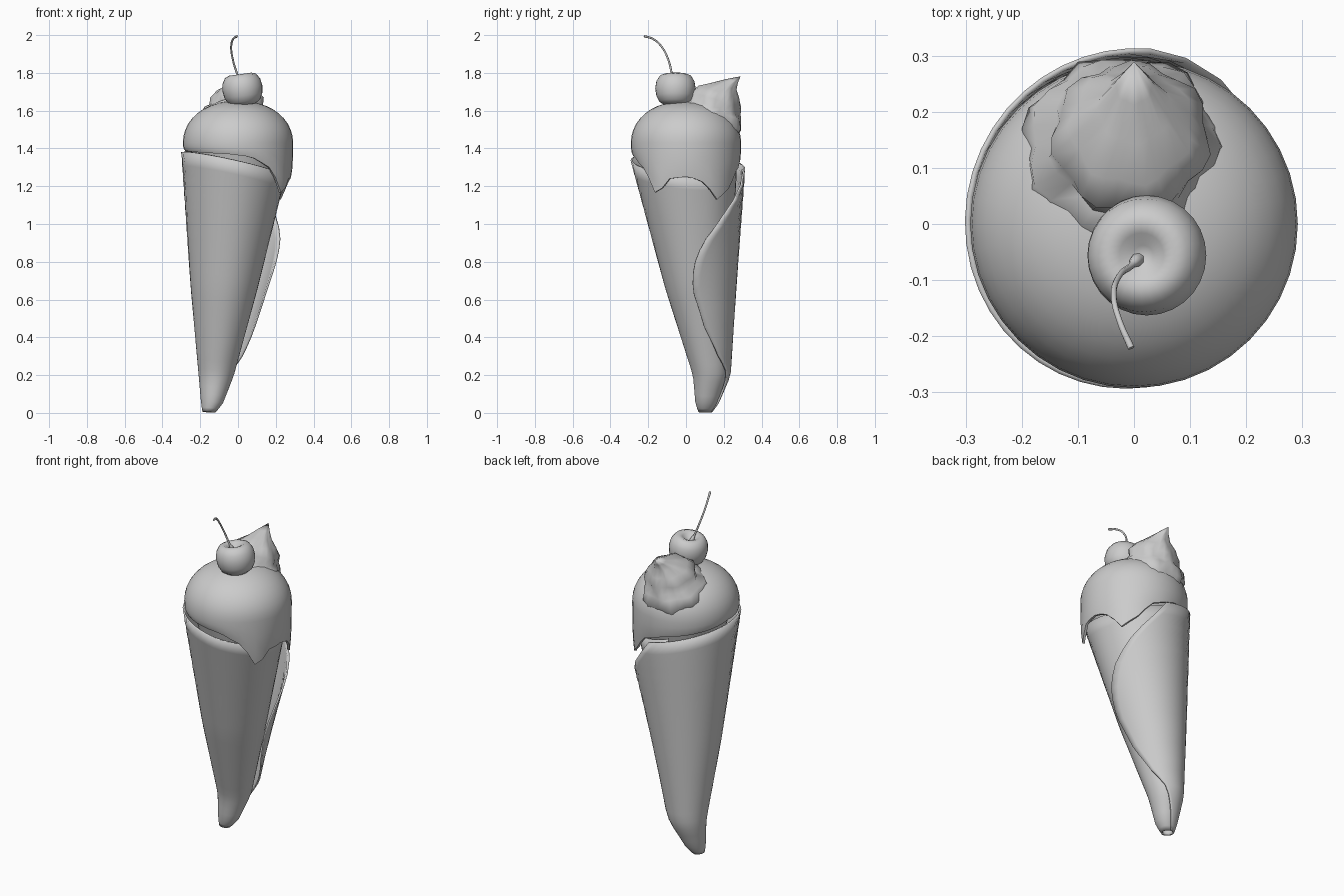
import bpy
from math import sin, cos, pi, radians, degrees, exp
from mathutils import Vector, Matrix

if "Cube" in bpy.data.objects:
    bpy.data.objects.remove(bpy.data.objects["Cube"])


def lerp_table(table, x):
    """Piecewise linear lookup; rows are (key, value, ...)."""
    if x <= table[0][0]:
        return table[0][1:]
    for p, q in zip(table, table[1:]):
        if x <= q[0]:
            f = (x - p[0]) / (q[0] - p[0])
            return [u + (v - u) * f for u, v in zip(p[1:], q[1:])]
    return table[-1][1:]


def loft(name, rings, closed=True, caps=True, angle=50):
    n = len(rings[0])
    verts = [tuple(p) for r in rings for p in r]
    faces = []
    for i in range(len(rings) - 1):
        for j in range(n if closed else n - 1):
            k = (j + 1) % n
            faces.append((i * n + j, i * n + k, (i + 1) * n + k, (i + 1) * n + j))
    if caps:
        faces.append(tuple(range(n))[::-1])
        faces.append(tuple(range(len(verts) - n, len(verts))))
    me = bpy.data.meshes.new(name)
    me.from_pydata(verts, [], faces)
    me.update()
    ob = bpy.data.objects.new(name, me)
    bpy.context.collection.objects.link(ob)
    bpy.context.view_layer.objects.active = ob
    ob.select_set(True)
    bpy.ops.object.mode_set(mode='EDIT')
    bpy.ops.mesh.select_all(action='SELECT')
    bpy.ops.mesh.remove_doubles(threshold=0.0003)
    bpy.ops.mesh.normals_make_consistent(inside=False)
    bpy.ops.object.mode_set(mode='OBJECT')
    bpy.ops.object.shade_smooth_by_angle(angle=radians(angle))
    ob.select_set(False)
    return ob


# Rolled wafer: a sheet wound around a leaning axis, with a loose outer flap
axis = [(0.0, -0.155, 0.10, 0.022), (0.05, -0.135, 0.11, 0.05),
        (0.2, -0.11, 0.135, 0.088), (0.66, -0.063, 0.077, 0.177),
        (1.4, 0.01, 0.001, 0.302)]
flap = [(0.0, 80, 0.05), (0.1, 70, 0.08), (0.2, 54, 0.1), (0.3, 22, 0.16),
        (0.45, -2, 0.2), (0.66, -12, 0.22), (0.8, -6, 0.22), (0.93, 8, 0.18),
        (1.1, 40, 0.10), (1.28, 84, 0.03)]
rings = []
for i in range(25):
    t = (i / 24) ** 1.3
    start, flare = lerp_table(flap, t * 1.29)
    ring = []
    for j in range(49):
        deg = start + (465 - start) * j / 48
        a = radians(deg)
        z = 0.008 + t * (1.307 - 0.065 * cos(a) - 0.02 * sin(a))
        cx, cy, r = lerp_table(axis, z)
        tuck = min(max((deg - 280) / 90, 0), 1)
        r *= 1 + flare * exp(-(deg - start) / 40) - 0.13 * tuck
        ring.append((cx + r * cos(a), cy + r * sin(a), z))
    rings.append(ring)
cone = loft("wafer_cone", rings, closed=False, caps=False)
sol = cone.modifiers.new("thickness", 'SOLIDIFY')
sol.thickness = 0.01
sol.offset = -1

# Ice cream dome with a dripping hem
hem = [(-180, 1.39), (-100, 1.37), (-75, 1.355), (-50, 1.29), (-34, 1.15),
       (-18, 1.24), (0, 1.25), (15, 1.235), (24, 1.2), (36, 1.13),
       (54, 1.19), (70, 1.28), (100, 1.33), (180, 1.39)]
N = 40
angles = [-180 + 360 * j / N for j in range(N)]
rings = []
for k in range(11):
    u = max(k / 10 * pi / 2, 0.0001)
    r = 0.292 * sin(u) ** 0.87
    rings.append([(r * cos(radians(d)), r * sin(radians(d)), 1.43 + 0.22 * cos(u))
                  for d in angles])
for f, r in [(0.4, 0.291), (0.75, 0.288), (1.0, 0.281), (1.0, 0.268)]:
    rings.append([(r * cos(radians(d)), r * sin(radians(d)),
                   1.43 + (lerp_table(hem, d)[0] - 1.43) * f) for d in angles])
for r, z in [(0.243, 1.38), (0.2, 1.22)]:
    rings.append([(r * cos(radians(d)), r * sin(radians(d)), z) for d in angles])
loft("ice_cream_dome", rings)

# Whipped cream dollop with ruffled layers and a curled peak
stations = [(-0.02, 0.11, 1.50, 0.165), (-0.02, 0.13, 1.55, 0.178),
            (-0.02, 0.14, 1.60, 0.165), (-0.01, 0.15, 1.62, 0.138),
            (-0.005, 0.155, 1.66, 0.138), (-0.005, 0.175, 1.70, 0.108),
            (0, 0.205, 1.73, 0.064), (0, 0.245, 1.757, 0.032),
            (0, 0.289, 1.782, 0.0001)]
tilt = Matrix.Rotation(radians(-17), 3, 'X')
rings = []
for i, (x, y, z, r) in enumerate(stations):
    ring = []
    for j in range(28):
        a = 2 * pi * j / 28
        w = r * (1 + 0.06 * sin(7 * a + i * 0.9))
        p = Vector((x, y, z)) + tilt @ Vector((w * cos(a), w * sin(a), 0))
        p.y = min(p.y, 0.292)
        ring.append(p)
    rings.append(ring)
loft("whipped_cream", rings, angle=60)

# Cherry: lathe with a dimple on top, leaning slightly
profile = [(0.0001, 0.052), (0.018, 0.056), (0.04, 0.076), (0.06, 0.083),
           (0.083, 0.074), (0.101, 0.045), (0.107, 0.008), (0.101, -0.032),
           (0.085, -0.063), (0.06, -0.08), (0.03, -0.084), (0.0001, -0.08)]
lean = Matrix.Rotation(radians(-8), 3, 'Y')
rings = [[Vector((0.024, -0.056, 1.711)) +
          lean @ Vector((r * cos(2 * pi * j / 28), r * sin(2 * pi * j / 28), z))
          for j in range(28)] for r, z in profile]
loft("cherry", rings, angle=80)

# Cherry stem: bent tube, thick at its foot
cu = bpy.data.curves.new("cherry_stem", 'CURVE')
cu.dimensions = '3D'
cu.bevel_depth = 0.0065
cu.bevel_resolution = 2
cu.resolution_u = 6
cu.use_fill_caps = True
path = [(0.008, -0.063, 1.755, 2.0), (0.003, -0.066, 1.772, 1.7),
        (-0.003, -0.073, 1.79, 0.9), (-0.026, -0.092, 1.865, 0.8),
        (-0.036, -0.13, 1.94, 0.8), (-0.025, -0.175, 1.98, 0.85),
        (-0.005, -0.221, 1.994, 1.0)]
sp = cu.splines.new('BEZIER')
sp.bezier_points.add(len(path) - 1)
for bp, (x, y, z, r) in zip(sp.bezier_points, path):
    bp.co = (x, y, z)
    bp.radius = r
    bp.handle_left_type = bp.handle_right_type = 'AUTO'
stem = bpy.data.objects.new("cherry_stem", cu)
bpy.context.collection.objects.link(stem)
